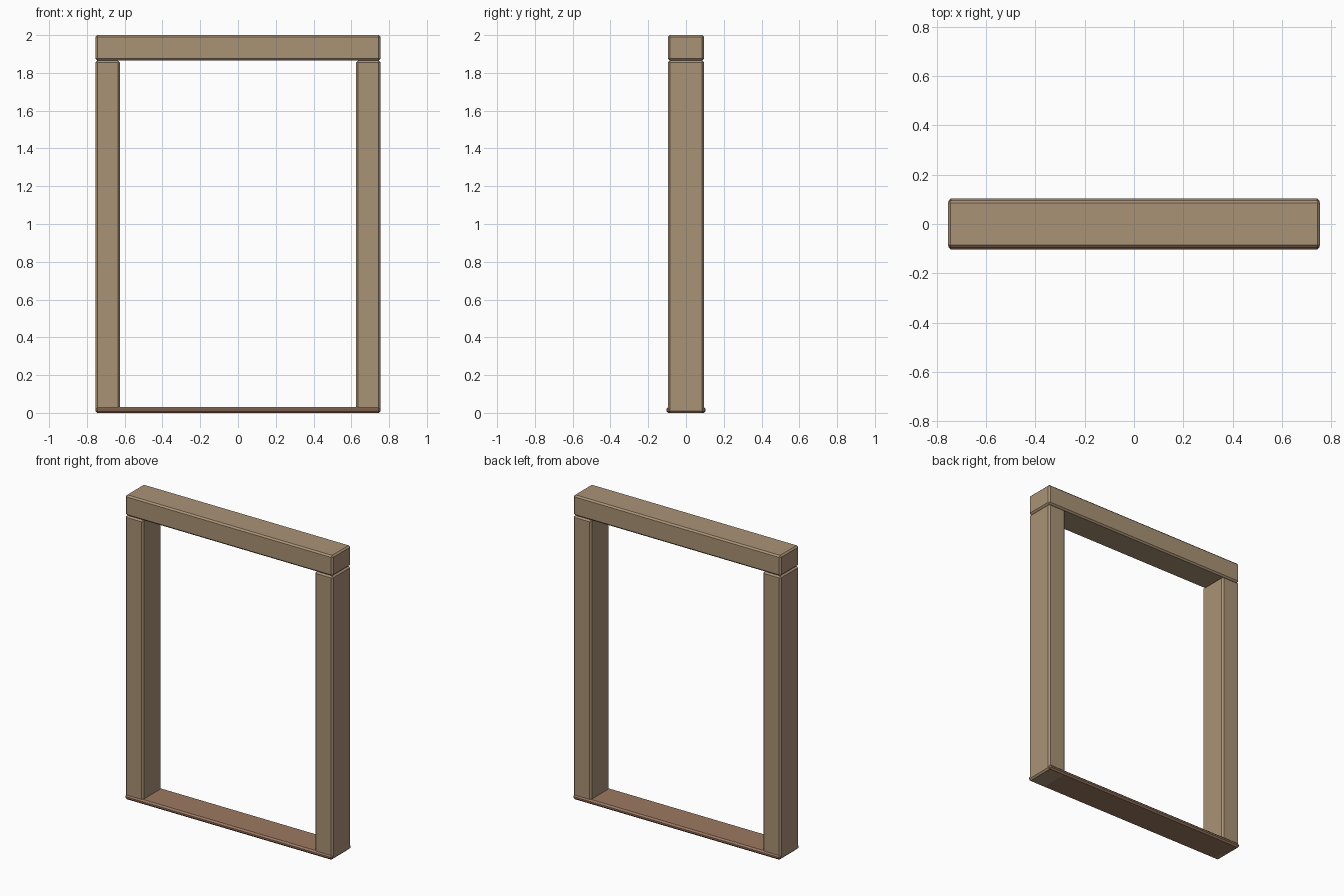
import bpy, bmesh

if "Cube" in bpy.data.objects:
    bpy.data.objects.remove(bpy.data.objects["Cube"])


def material(name, rgb):
    m = bpy.data.materials.new(name)
    m.diffuse_color = (*rgb, 1)
    m.use_nodes = True
    m.node_tree.nodes["Principled BSDF"].inputs["Base Color"].default_value = m.diffuse_color
    return m


def chamfered_box(name, lo, hi, chamfer, mat):
    """Box between two corners with single-segment chamfers on every edge."""
    bm = bmesh.new()
    bmesh.ops.create_cube(bm, size=1)
    for v in bm.verts:
        for i in range(3):
            v.co[i] = hi[i] if v.co[i] > 0 else lo[i]
    bmesh.ops.bevel(bm, geom=bm.edges[:], offset=chamfer, segments=1,
                    profile=0.5, affect='EDGES')
    mesh = bpy.data.meshes.new(name)
    bm.to_mesh(mesh)
    bm.free()
    mesh.materials.append(mat)
    obj = bpy.data.objects.new(name, mesh)
    bpy.context.collection.objects.link(obj)
    return obj


wood = material("wood", (0.40, 0.29, 0.18))
sill_wood = material("sill_wood", (0.33, 0.19, 0.12))

# Side posts
chamfered_box("left_post", (-0.755, -0.096, 0), (-0.625, 0.096, 1.865), 0.01, wood)
chamfered_box("right_post", (0.625, -0.096, 0), (0.755, 0.096, 1.865), 0.01, wood)

# Lintel resting on the posts
chamfered_box("lintel", (-0.755, -0.096, 1.865), (0.755, 0.096, 2.0), 0.01, wood)

# Thin threshold between and under the posts
chamfered_box("threshold", (-0.754, -0.104, 0), (0.754, 0.104, 0.03), 0.01, sill_wood)
